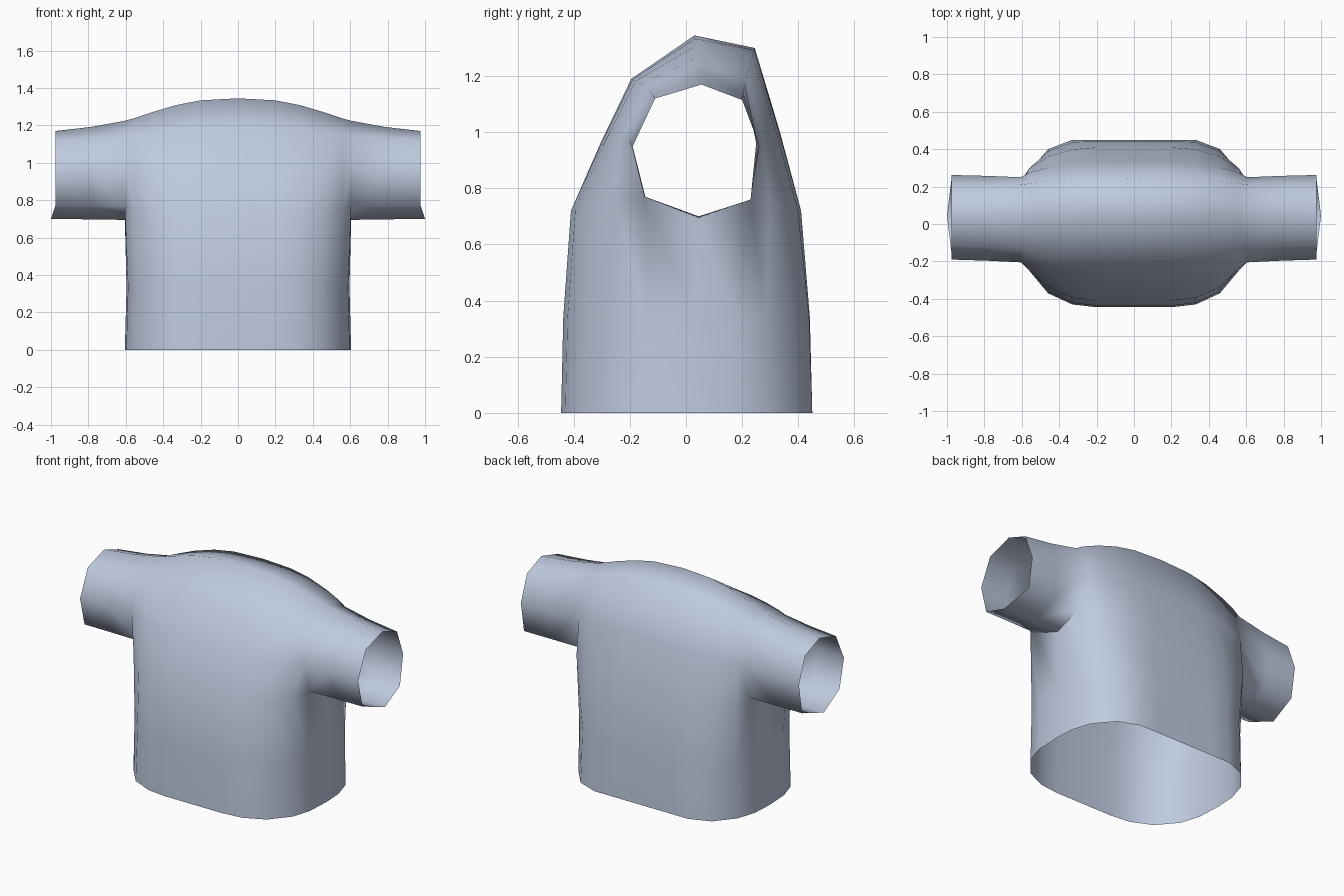
import bpy
import bmesh
import math

cube = bpy.data.objects.get("Cube")
if cube:
    bpy.data.objects.remove(cube)

# Cross-sections (y, z), running front-low, over the top, to back-low
CHEST = [(-.41, .72), (-.305, .96), (-.195, 1.19), (.03, 1.345), (.245, 1.30), (.335, 1.0), (.41, .72)]
# Shoulder and cuff loops add the underarm point at the end
SHOULDER = [(-.15, .77), (-.205, .97), (-.13, 1.15), (.055, 1.225), (.21, 1.17), (.25, .96), (.23, .76), (.045, .695)]
CUFF = [(-.145, .77), (-.19, .95), (-.11, 1.12), (.055, 1.17), (.20, 1.115), (.262, .95), (.23, .76), (.045, .70)]

# Torso columns: x, blend to shoulder along the top, blend along the sides, hem front y, hem back y
COLUMNS = [
    (0, 0, 0, -.445, .45),
    (.2, .09, 0, -.445, .45),
    (.33, .3, .06, -.43, .45),
    (.46, .62, .28, -.37, .40),
    (.56, .9, .62, -.25, .28),
]
SHOULDER_X = .605


def mix(a, b, t):
    return a + (b - a) * t


def mix_point(p, q, t):
    return tuple(mix(a, b, t) for a, b in zip(p, q))


bm = bmesh.new()


def bridge(first, second):
    """Join two rows of vertices with quads."""
    for i in range(len(first) - 1):
        bm.faces.new((first[i], second[i], second[i + 1], first[i + 1]))


# Chest and shoulders: each column blends from chest to shoulder section
rows = []
for x, top, side, _, _ in COLUMNS:
    row = []
    for k in range(7):
        t = mix(top, side, abs(k - 3) / 3)
        row.append(bm.verts.new((x, *mix_point(CHEST[k], SHOULDER[k], t))))
    rows.append(row)
shoulder = [bm.verts.new((SHOULDER_X, *p)) for p in SHOULDER]
for a, b in zip(rows, rows[1:] + [shoulder[:7]]):
    bridge(a, b)

# Sleeve: open tube from shoulder to cuff
last = shoulder
for t in (.48, 1):
    ring = []
    for k in range(8):
        end_x = 1.0 if k == 7 else .977
        y, z = mix_point(SHOULDER[k], CUFF[k], min(1, t * 1.25))
        ring.append(bm.verts.new((mix(SHOULDER_X, end_x, t), y, z)))
    bridge(last + last[:1], ring + ring[:1])
    last = ring

# Lower torso: open tube from chest line down to hem
upper = [r[0] for r in rows] + [shoulder[0], shoulder[7], shoulder[6]] + [r[6] for r in reversed(rows)]
hem = [(c[0], c[3]) for c in COLUMNS]
hem += [(.597, -.13), (.605, .03), (.597, .16)]
hem += [(c[0], c[4]) for c in reversed(COLUMNS)]
middle = []
bottom = []
for v, (x, y) in zip(upper, hem):
    middle.append(bm.verts.new((x * .985, mix(y, v.co.y, .22), .34)))
    bottom.append(bm.verts.new((x, y, 0)))
bridge(upper, middle)
bridge(middle, bottom)
bmesh.ops.recalc_face_normals(bm, faces=bm.faces)

mesh = bpy.data.meshes.new("shirt")
bm.to_mesh(mesh)
bm.free()
shirt = bpy.data.objects.new("shirt", mesh)
bpy.context.collection.objects.link(shirt)

# Cloth colour
cloth = bpy.data.materials.new("pale_blue_grey_cloth")
cloth.use_nodes = True
colour = (.52, .59, .74, 1)
cloth.diffuse_color = colour
cloth.node_tree.nodes["Principled BSDF"].inputs["Base Color"].default_value = colour
mesh.materials.append(cloth)

# Mirror to the other side and smooth
mirror = shirt.modifiers.new("mirror", 'MIRROR')
mirror.use_clip = True
bpy.context.view_layer.objects.active = shirt
shirt.select_set(True)
bpy.ops.object.modifier_apply(modifier="mirror")
bpy.ops.object.shade_smooth_by_angle(angle=math.radians(80))
